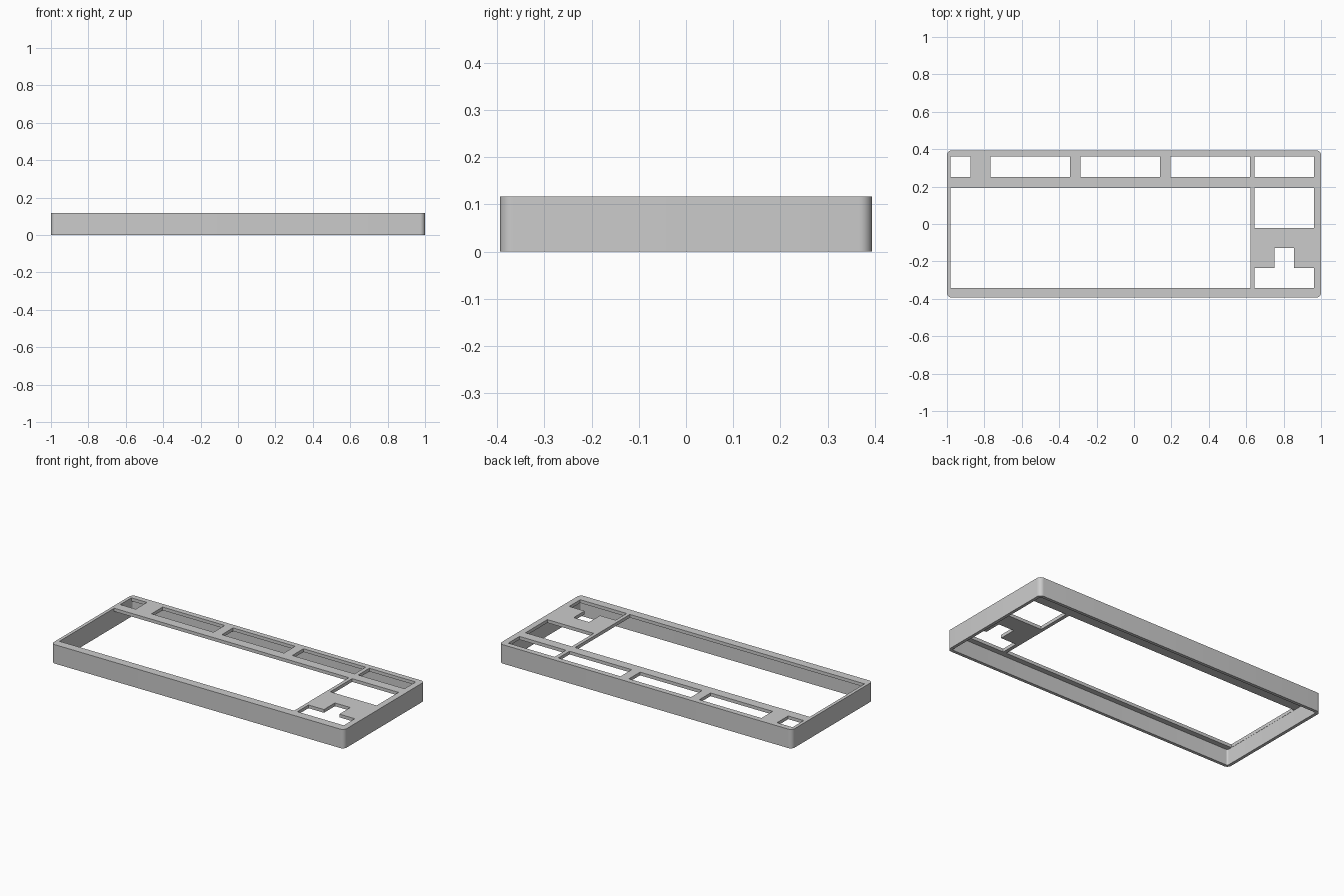
import bpy, bmesh, math

if "Cube" in bpy.data.objects:
    bpy.data.objects.remove(bpy.data.objects["Cube"])

HX, HY, H = 1.0, 0.394, 0.117   # half width, half depth, height
WALL, PLATE = 0.019, 0.02       # side wall and top plate thickness


def rounded_rect(hx, hy, r, steps=8):
    pts = []
    for i, (sx, sy) in enumerate([(1, 1), (-1, 1), (-1, -1), (1, -1)]):
        for k in range(steps + 1):
            a = math.pi / 2 * (i + k / steps)
            pts.append((sx * (hx - r) + r * math.cos(a),
                        sy * (hy - r) + r * math.sin(a)))
    return pts


def rect(x0, x1, y0, y1):
    return [(x0, y0), (x1, y0), (x1, y1), (x0, y1)]


def prisms(name, outlines, z0, z1):
    bm = bmesh.new()
    for pts in outlines:
        face = bm.faces.new([bm.verts.new((x, y, z0)) for x, y in pts])
        ext = bmesh.ops.extrude_face_region(bm, geom=[face])
        verts = [g for g in ext["geom"] if isinstance(g, bmesh.types.BMVert)]
        bmesh.ops.translate(bm, vec=(0, 0, z1 - z0), verts=verts)
    bmesh.ops.recalc_face_normals(bm, faces=bm.faces)
    me = bpy.data.meshes.new(name)
    bm.to_mesh(me)
    bm.free()
    ob = bpy.data.objects.new(name, me)
    bpy.context.collection.objects.link(ob)
    return ob


def cut(target, cutter):
    cutter.hide_render = True
    mod = target.modifiers.new(cutter.name, 'BOOLEAN')
    mod.operation, mod.solver, mod.object = 'DIFFERENCE', 'EXACT', cutter
    bpy.context.view_layer.objects.active = target
    bpy.ops.object.modifier_apply(modifier=mod.name)
    bpy.data.objects.remove(cutter)


# Outer shell, hollowed from below
case = prisms("keyboard_case", [rounded_rect(HX, HY, 0.027)], 0, H)
cut(case, prisms("cavity", [rounded_rect(HX - WALL, HY - WALL, 0.01)], -0.1, H - PLATE))

# Key openings: function row, main block, navigation block, arrow keys
row = [(-0.98, -0.874), (-0.767, -0.343), (-0.286, 0.138), (0.195, 0.62), (0.645, 0.962)]
holes = [rect(a, b, 0.251, 0.36) for a, b in row]
holes.append(rect(-0.98, 0.623, -0.342, 0.192))
holes.append(rect(0.645, 0.962, -0.021, 0.192))
holes.append([(0.645, -0.342), (0.962, -0.342), (0.962, -0.234), (0.856, -0.234),
              (0.856, -0.127), (0.751, -0.127), (0.751, -0.234), (0.645, -0.234)])
cut(case, prisms("key_openings", holes, H - PLATE - 0.03, H + 0.1))

# Smooth only the rounded corners
bpy.ops.object.select_all(action='DESELECT')
case.select_set(True)
bpy.context.view_layer.objects.active = case
bpy.ops.object.shade_smooth_by_angle(angle=math.radians(30))
